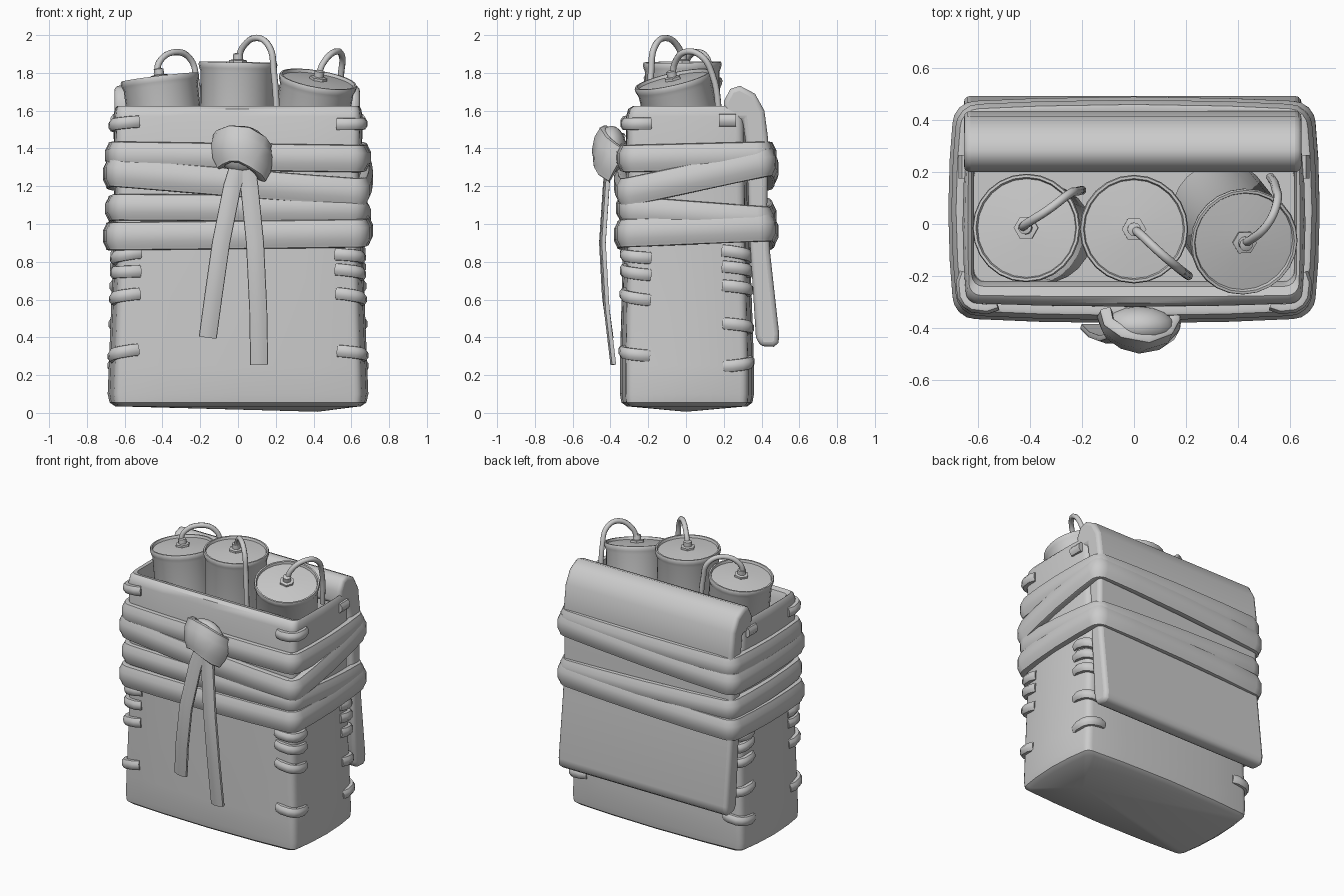
import bpy, bmesh, math, random
from mathutils import Vector as V

if "Cube" in bpy.data.objects:
    bpy.data.objects.remove(bpy.data.objects["Cube"])
random.seed(4)


def finish(name, bm, angle=40):
    bmesh.ops.recalc_face_normals(bm, faces=bm.faces)
    me = bpy.data.meshes.new(name)
    bm.to_mesh(me)
    bm.free()
    ob = bpy.data.objects.new(name, me)
    bpy.context.collection.objects.link(ob)
    bpy.ops.object.select_all(action='DESELECT')
    bpy.context.view_layer.objects.active = ob
    ob.select_set(True)
    bpy.ops.object.shade_smooth_by_angle(angle=math.radians(angle))
    return ob


def skin(bm, rings, closed=False):
    """Bridge rings of equal vertex count."""
    vs = [[bm.verts.new(p) for p in r] for r in rings]
    n = len(vs[0])
    for i in range(len(vs) if closed else len(vs) - 1):
        a, b = vs[i], vs[(i + 1) % len(vs)]
        for j in range(n):
            bm.faces.new((a[j], a[(j + 1) % n], b[(j + 1) % n], b[j]))
    return vs


def rounded_rect(hx, y0, y1, r, bow=0, n=5):
    """Points and outward normals around a rounded rectangle whose sides bow out."""
    hx, y0, y1 = hx - bow, y0 + bow, y1 - bow
    cs = [(hx - r, y1 - r), (r - hx, y1 - r), (r - hx, y0 + r), (hx - r, y0 + r)]
    out = []
    for k, c in enumerate(cs):
        for i in range(n):
            a = math.pi / 2 * (k + i / (n - 1))
            d = V((math.cos(a), math.sin(a), 0))
            out.append((V((*c, 0)) + d * r, d))
        for t in (.2, .5, .8):
            p = V((*c, 0)).lerp(V((*cs[(k + 1) % 4], 0)), t)
            out.append((p + d * (r + bow * 4 * t * (1 - t)), d))
    return out


def strap(name, pts, outs, width, thick, closed=False):
    """Sweep a soft flat strap section along a path."""
    sec = [(-.8, .5), (-.95, .4), (-1, 0), (-.9, -1), (.9, -1), (1, 0), (.95, .4), (.8, .5), (.4, 1), (-.4, 1)]
    bm = bmesh.new()
    rings, n = [], len(pts)
    for i, p in enumerate(pts):
        a = pts[i - 1] if closed or i else p
        b = pts[(i + 1) % n] if closed or i < n - 1 else p
        t = (b - a).normalized()
        side = t.cross(outs[i]).normalized()
        o = side.cross(t)
        rings.append([p + side * u * width / 2 + o * v * thick / 2 for u, v in sec])
    vs = skin(bm, rings, closed)
    if not closed:
        bm.faces.new(vs[0])
        bm.faces.new(vs[-1])
    return finish(name, bm, 50)


# open box-shaped bag: outer wall, rolled rim, inner wall and sagging base
bm = bmesh.new()
levels = [(.65, -.315, .325, .035, .02), (.68, -.342, .352, .055, .025), (.69, -.35, .36, .1, .03),
          (.684, -.35, .36, .25, .03), (.66, -.335, .34, .85, .025), (.655, -.32, .325, 1.3, .015),
          (.66, -.318, .318, 1.57, .012), (.652, -.305, .31, 1.61, .01), (.64, -.28, .29, 1.625, .005),
          (.625, -.24, .25, 1.615, 0), (.618, -.222, .23, 1.57, 0), (.615, -.22, .23, 1.0, 0)]
vs = skin(bm, [[p + V((0, 0, z)) for p, _ in rounded_rect(hx, y0, y1, .045, bow)] for hx, y0, y1, z, bow in levels])
bm.faces.new(vs[-1])
apex = bm.verts.new((.42, 0, .006))
for a, b in zip(vs[0], vs[0][1:] + vs[0][:1]):
    bm.faces.new((a, b, apex))
finish("bag_body", bm)

# thick flap folded over the back
profile = [(.205, 1.55), (.2, 1.65), (.235, 1.715), (.285, 1.732), (.365, 1.69), (.415, 1.6), (.435, 1.45),
           (.43, 1.1), (.445, .85), (.493, .42), (.49, .37), (.465, .35), (.395, .352), (.37, .4),
           (.34, .88), (.32, 1.4), (.3, 1.55)]
bm = bmesh.new()
vs = skin(bm, [[V((x, y, z)) for y, z in profile] for x in (-.655, .645)])
for r in vs:
    bm.faces.new(r)
flap = finish("back_flap", bm, 50)
bev = flap.modifiers.new("soft_ends", 'BEVEL')
bev.width, bev.segments, bev.angle_limit = .025, 3, math.radians(60)

# four straps wound around; heights at front-left, front-right, back-right, back-left
bands = [("wrap_top", (1.365, 1.345, 1.365, 1.36), .145, .673), ("wrap_slanted", (1.275, 1.16, 1.335, 1.25), .15, .685),
         ("wrap_lower", (1.09, 1.08, 1.02, 1.07), .14, .673), ("wrap_bottom", (.935, .95, .985, .935), .15, .685)]
for name, (fl, fr, br, bl), w, hx in bands:
    y0, y1 = -.342 + .675 - hx, .45 + hx - .675
    pts, outs = [], []
    for p, d in rounded_rect(hx, y0, y1, .06, .016):
        u, v = (p.x + hx) / (2 * hx), (p.y - y0) / (y1 - y0)
        z = (fl * (1 - u) + fr * u) * (1 - v) + (bl * (1 - u) + br * u) * v
        pts.append(V((p.x, p.y, z)))
        outs.append(d)
    strap(name, pts, outs, w, .06, True)


# short lacing loops over the four vertical corners
def corner_loop(name, sx, sy, z):
    k = min(1, z / .85)
    hx = .667 - .022 * k + (.01 if z > 1 else 0)
    y = sy * (.33 - .012 * k - (.002 if z > 1 else 0)) + (.006 if sy > 0 else 0)
    tilt = random.uniform(-.025, .025)
    path = [(.13, .002, 0, 1), (.09, -.012, 0, 1), (.035, -.006, .3, 1), (.01, .01, 1, 1),
            (-.006, .035, 1, .3), (-.012, .09, 1, 0), (.002, .13, 1, 0)]
    pts = [V((sx * (hx - a), y - sy * b, z + tilt * (b - a) / .14)) for a, b, _, _ in path]
    outs = [V((sx * nx, sy * ny, 0)).normalized() for _, _, nx, ny in path]
    strap(name, pts, outs, .064, .038)


for sx, side in ((-1, "left"), (1, "right")):
    for i, z in enumerate((1.53, .83, .745, .615, .315)):
        corner_loop(f"front_{side}_lacing_{i}", sx, -1, z)
    for i, z in enumerate((.84, .76, .66, .46, .26)):
        corner_loop(f"back_{side}_lacing_{i}", sx, 1, z)
    strap(f"back_{side}_top_lacing", [V((sx * .655, y, 1.55)) for y in (.175, .22, .265)],
          [V((sx, 0, 0))] * 3, .065, .04)

# knot and two hanging tails
bm = bmesh.new()
bmesh.ops.create_uvsphere(bm, u_segments=16, v_segments=10, radius=1)
for v in bm.verts:
    v.co = V((.02 + v.co.x * .14, -.395 + v.co.y * .08, 1.395 + v.co.z * .125))
finish("knot_core", bm)
strap("knot_wrap",
      [V(p) for p in ((-.11, -.36, 1.385), (-.09, -.41, 1.405), (-.04, -.445, 1.425), (.03, -.462, 1.42),
                      (.1, -.445, 1.38), (.14, -.41, 1.34), (.15, -.36, 1.31))],
      [V(d).normalized() for d in ((-1, -.3, 0), (-.7, -.7, .1), (-.3, -1, .2), (0, -1, .2), (.4, -1, .2),
                                   (.8, -.6, .1), (1, -.3, 0))], .2, .06)
for name, pts in (("tail_left", ((.02, -.41, 1.36), (-.03, -.425, 1.2), (-.09, -.445, .9), (-.13, -.43, .62), (-.16, -.4, .4))),
                  ("tail_right", ((.04, -.41, 1.36), (.06, -.42, 1.2), (.09, -.44, .9), (.107, -.42, .55), (.112, -.385, .255)))):
    strap(name, [V(p) for p in pts], [V((0, -1, 0))] * 5, .095, .03)

# three canisters: lathed can with rim, hex nut, collar and bent wire
can_profile = [(.192, -.55), (.197, -.05), (.205, -.03), (.209, -.01), (.205, .002), (.195, .002), (.19, -.014)]
nut_profile = [[(.047, -.012, 6), (.047, .012, 6), (.026, .016, 6)], [(.026, .01, 12), (.026, .045, 12), (.012, .05, 12)]]
cans = [("left", (-.415, -.015, 1.775), (-.12, .04, 1),
         [(-.43, -.015, 1.79), (-.415, 0, 1.86), (-.33, .055, 1.91), (-.25, .115, 1.87), (-.22, .125, 1.76), (-.2, .13, 1.5)]),
        ("middle", (0, -.02, 1.855), (.02, -.01, 1),
         [(0, -.02, 1.87), (.025, -.04, 1.935), (.1, -.11, 1.985), (.165, -.165, 1.94), (.19, -.185, 1.8), (.21, -.2, 1.5)]),
        ("right", (.425, -.07, 1.765), (.17, -.23, 1),
         [(.425, -.07, 1.78), (.45, -.06, 1.85), (.515, 0, 1.912), (.55, .08, 1.89), (.545, .14, 1.79), (.525, .18, 1.55)])]


def lathe(name, prof, sides, origin, axis):
    q = V((0, 0, 1)).rotation_difference(V(axis))
    bm = bmesh.new()
    vs = skin(bm, [[V(origin) + q @ V((r * math.cos(math.tau * i / sides), r * math.sin(math.tau * i / sides), h))
                    for i in range(sides)] for r, h in prof])
    bm.faces.new(vs[0])
    bm.faces.new(vs[-1])
    return finish(name, bm, 35)


for name, top, axis, wire in cans:
    lathe(f"{name}_can", can_profile + [(.03, .0)], 24, top, axis)
    for part, prof in zip(("nut", "collar"), nut_profile):
        lathe(f"{name}_can_{part}", [(r, h) for r, h, _ in prof], prof[0][2], top, axis)
    cu = bpy.data.curves.new(f"{name}_wire", 'CURVE')
    cu.dimensions, cu.bevel_depth, cu.bevel_resolution, cu.resolution_u = '3D', .017, 2, 6
    cu.use_fill_caps = True
    sp = cu.splines.new('BEZIER')
    sp.bezier_points.add(len(wire) - 1)
    for bp, p in zip(sp.bezier_points, wire):
        bp.co = p
        bp.handle_left_type = bp.handle_right_type = 'AUTO'
    ob = bpy.data.objects.new(f"{name}_wire", cu)
    bpy.context.collection.objects.link(ob)
    bpy.ops.object.select_all(action='DESELECT')
    bpy.context.view_layer.objects.active = ob
    ob.select_set(True)
    bpy.ops.object.convert(target='MESH')
